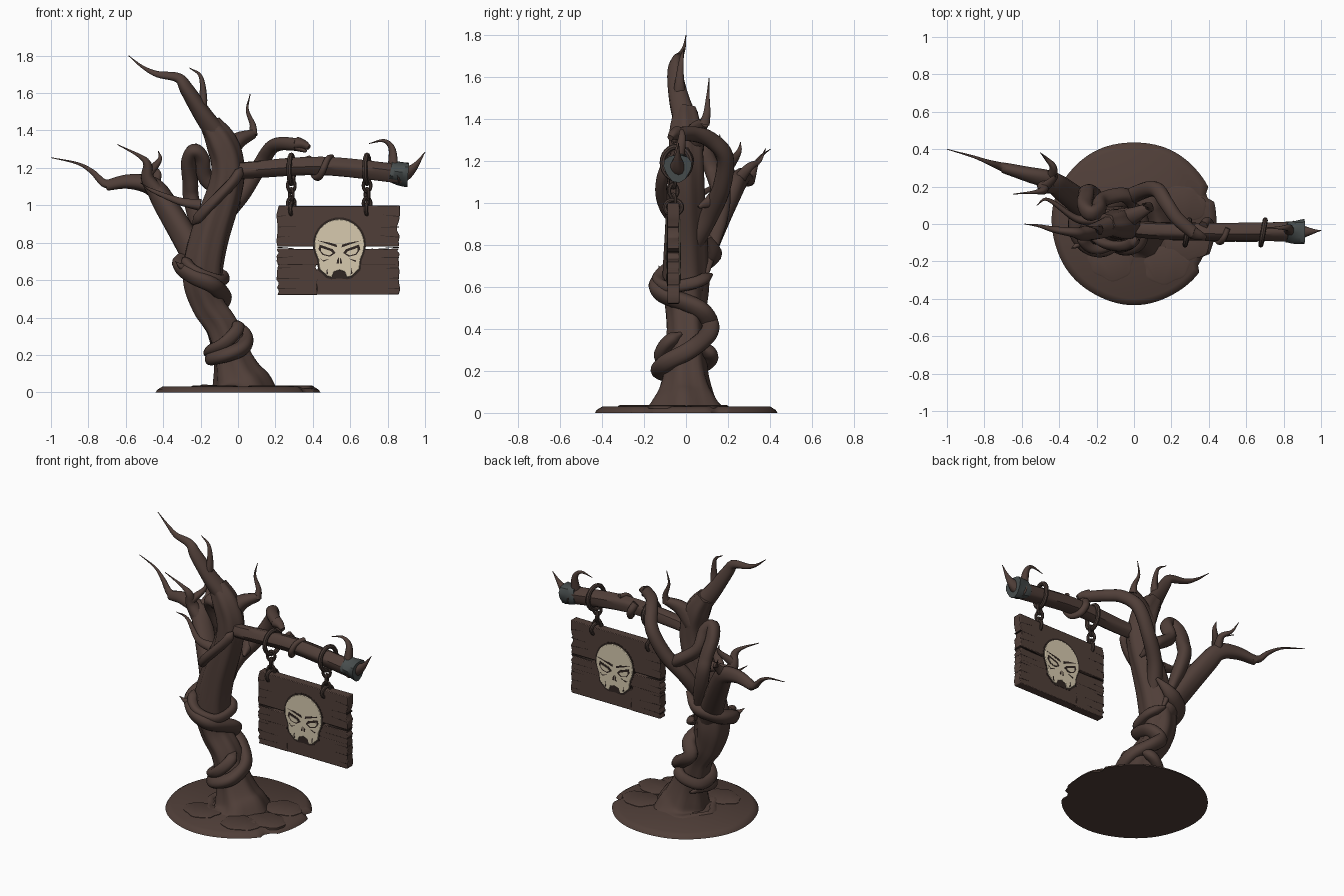
import bpy, bmesh, math, random
from mathutils import Vector, Matrix

if "Cube" in bpy.data.objects:
    bpy.data.objects.remove(bpy.data.objects["Cube"])

random.seed(4)
TAU = 2 * math.pi

def material(name, rgb):
    m = bpy.data.materials.new(name)
    m.diffuse_color = (*rgb, 1)
    m.use_nodes = True
    m.node_tree.nodes["Principled BSDF"].inputs["Base Color"].default_value = m.diffuse_color
    return m

BARK = material("dark brown bark", (0.08, 0.049, 0.04))
CHAIN = material("dark iron", (0.066, 0.044, 0.037))
LINE = material("blackish brown", (0.03, 0.019, 0.016))
BONE = material("pale bone", (0.68, 0.59, 0.43))
STEEL = material("blue grey metal", (0.064, 0.075, 0.075))

def finish(bm, name, mat):
    bmesh.ops.recalc_face_normals(bm, faces=bm.faces)
    me = bpy.data.meshes.new(name)
    bm.to_mesh(me)
    bm.free()
    me.materials.append(mat)
    ob = bpy.data.objects.new(name, me)
    bpy.context.collection.objects.link(ob)
    return ob

def skin(bm, rows, closed=False):
    """Faces between successive rings of vertices."""
    n = len(rows[0])
    for A, B in zip(rows, rows[1:] + rows[:1] if closed else rows[1:]):
        for k in range(n):
            bm.faces.new((A[k], A[(k + 1) % n], B[(k + 1) % n], B[k]))
    if not closed:
        bm.faces.new(rows[0])
        bm.faces.new(rows[-1])

def spline(pts, steps=6):
    """Catmull-Rom through points of any dimension."""
    p = [Vector(q) for q in pts]
    p = [2 * p[0] - p[1]] + p + [2 * p[-1] - p[-2]]
    out = []
    for i in range(1, len(p) - 2):
        a, b, c, d = p[i - 1:i + 3]
        for s in range(steps):
            t = s / steps
            out.append((2 * b + (c - a) * t + (2 * a - 5 * b + 4 * c - d) * t * t
                        + (3 * b - a - 3 * c + d) * t ** 3) / 2)
    return out + [p[-2]]

def sweep(name, path, mat=BARK, sides=14, ridge=0.07, lobes=3, twist=0.2):
    """Limb along (x, y, z, radius) points with gnarled, twisting ridges."""
    bm, rows, u = bmesh.new(), [], None
    c = [q.xyz for q in path]
    for i, q in enumerate(path):
        t = (c[min(i + 1, len(c) - 1)] - c[max(i - 1, 0)]).normalized()
        u = t.orthogonal() if u is None else u - t * u.dot(t)
        u.normalize()
        v = t.cross(u)
        row = []
        for k in range(sides):
            a = TAU * k / sides
            r = max(q[3], 0.002) * (1 + ridge * math.sin(lobes * a + twist * i))
            p = c[i] + r * (u * math.cos(a) + v * math.sin(a))
            row.append(bm.verts.new((p.x, p.y, max(p.z, .01))))
        rows.append(row)
    skin(bm, rows)
    return finish(bm, name, mat)

def limb(name, r0, r1, pts, soft=False, **kw):
    """Limb tapering from r0 to r1; soft closes both ends gently."""
    path, out = spline(pts), []
    for i, q in enumerate(path):
        t = i / (len(path) - 1)
        r = r1 + (r0 - r1) * (1 - t) ** (1.25 if r1 < .003 else 1)
        out.append(Vector((*q, r * min(1, .2 + 9 * t, .2 + 9 * (1 - t)) if soft else r)))
    return sweep(name, out, **kw)

def plate(name, outline, half_depth, mat, bevel=0.0):
    """Outline in x, z extruded to both faces of the sign."""
    bm = bmesh.new()
    f = bm.faces.new([bm.verts.new((x, -.06 - half_depth, z)) for x, z in outline])
    top = bmesh.ops.extrude_face_region(bm, geom=[f])["geom"]
    bmesh.ops.translate(bm, verts=[g for g in top if isinstance(g, bmesh.types.BMVert)], vec=(0, 2 * half_depth, 0))
    ob = finish(bm, name, mat)
    if bevel:
        mod = ob.modifiers.new("worn edges", 'BEVEL')
        mod.width, mod.segments = bevel, 2

def link(name, centre, rx, rz, minor, degrees):
    """Oval chain link in the x-z plane, turned about z."""
    rot = Matrix.Rotation(math.radians(degrees), 3, 'Z')
    bm, rows = bmesh.new(), []
    for i in range(24):
        a, row = TAU * i / 24, []
        for k in range(8):
            b = TAU * k / 8
            m = minor * math.cos(b)
            v = Vector(((rx + m) * math.cos(a), minor * math.sin(b), (rz + m) * math.sin(a)))
            row.append(bm.verts.new(rot @ v + Vector(centre)))
        rows.append(row)
    skin(bm, rows, closed=True)
    finish(bm, name, CHAIN)

def disc(name, cx, cy, rx, ry, profile, wobble, chipped=False):
    """Wobbly low mound, optionally with chips out of the right rim."""
    bm, rows, n = bmesh.new(), [], 96
    for s, z in profile:
        row = []
        for k in range(n):
            a = TAU * k / n
            r = s * (1 + wobble * (math.sin(3 * a + cx * 9) + .6 * math.sin(7 * a)))
            if chipped and (4 < k < 7 or 86 < k < 90):
                r -= .06
            row.append(bm.verts.new((cx + rx * r * math.cos(a), cy + ry * r * math.sin(a), z)))
        rows.append(row)
    skin(bm, rows)
    finish(bm, name, BARK)

# Round earth base with raised broken slabs
disc("ground_base", 0, .005, .44, .435, [(1, 0), (.98, .014), (.92, .03)], .006, True)
for i, (x, y) in enumerate([(.17, -.22), (.28, -.1), (-.12, -.2), (.26, .1)]):
    disc(f"ground_slab_{i}", x, y, .12, .1, [(1, .02), (1, .033), (.92, .037)], .06)

# Trunk: x, z, radius of its leaning centre line, with a flared foot
trunk = spline([(.01, .015, .215), (.01, .05, .16), (-.005, .1, .128), (-.035, .2, .1), (-.085, .35, .088), (-.16, .47, .09),
                (-.19, .62, .105), (-.155, .82, .1), (-.07, 1.08, .088), (-.055, 1.22, .084),
                (-.09, 1.34, .078), (-.15, 1.44, .054)], 7)
sweep("trunk", [Vector((x, 0, z, r)) for x, z, r in trunk], sides=28, lobes=6, twist=.1)
limb("crown_limb", .06, .002, [(-.11, 0, 1.38), (-.19, -.03, 1.49), (-.275, -.05, 1.62), (-.32, -.045, 1.68),
                               (-.43, -.03, 1.7), (-.51, -.01, 1.74), (-.585, 0, 1.8)])

# Bare branches and twigs
limb("left_branch", .085, .028, [(-.17, 0, .6), (-.23, .06, .74), (-.39, .19, 1.01), (-.46, .24, 1.1),
                                 (-.58, .27, 1.125), (-.7, .3, 1.105)], sides=18)
limb("left_branch_tip", .029, .002, [(-.67, .295, 1.11), (-.72, .31, 1.12), (-.78, .33, 1.18), (-.86, .36, 1.225), (-1, .4, 1.255)])
limb("left_fork", .05, .002, [(-.42, .21, 1.05), (-.48, .2, 1.14), (-.485, .18, 1.22), (-.53, .17, 1.265), (-.645, .16, 1.325)])
limb("left_fork_spike", .03, .002, [(-.49, .19, 1.16), (-.42, .25, 1.24), (-.425, .26, 1.29)])
limb("left_low_twig", .032, .002, [(-.2, .02, 1), (-.31, .03, 1.02), (-.46, .13, 1.08), (-.52, .1, 1.12)])
limb("back_twig", .032, .002, [(-.45, .24, 1.1), (-.43, .3, 1.17), (-.47, .35, 1.2), (-.5, .38, 1.26)])
limb("crown_twig", .034, .002, [(-.2, -.03, 1.5), (-.185, -.03, 1.58), (-.2, -.02, 1.69), (-.26, -.01, 1.735)])
limb("crown_spike_base", .066, .024, [(-.07, .02, 1.27), (0, .05, 1.345), (.085, .09, 1.385)])
limb("crown_spike", .026, .002, [(.08, .087, 1.375), (.08, .1, 1.43), (.05, .105, 1.51), (.065, .11, 1.595)])
limb("beam_twig", .03, .002, [(.83, -.04, 1.19), (.825, -.02, 1.3), (.78, -.02, 1.345), (.7, -.02, 1.33)])
limb("trunk_thorn", .04, .002, [(-.24, -.06, .64), (-.3, -.11, .67), (-.335, -.13, .7)])

# Horizontal beam, ragged metal collar and pointed tip
limb("sign_beam", .04, .052, [(-.08, 0, 1.18), (.06, -.03, 1.19), (.45, -.04, 1.21), (.88, -.04, 1.165)], sides=18, lobes=5)
limb("beam_tip", .06, .002, [(.85, -.04, 1.165), (.9, -.04, 1.175), (.95, -.04, 1.215), (1, -.035, 1.285)])
limb("beam_collar", .056, .066, [(.815, -.04, 1.18), (.86, -.04, 1.172), (.91, -.04, 1.168)], mat=STEEL, ridge=.1)

# Vines hugging the trunk: (angle, height) pairs around its centre line
def wrap(name, r0, r1, turns):
    pts = []
    for deg, z in turns:
        x, _, r = min(trunk, key=lambda q: abs(q[1] - z))
        a = math.radians(deg)
        pts.append((x + (r + .018) * math.cos(a), (r + .028) * math.sin(a), z))
    limb(name, r0, r1, pts, soft=True, sides=16)

wrap("lower_vine", .04, .045, [(130, .17), (200, .18), (255, .2), (310, .24), (370, .3), (425, .37), (435, .43),
                               (390, .5), (300, .57), (250, .62), (200, .67), (150, .71), (90, .76), (60, .84)])
wrap("lower_vine_strand", .034, .034, [(350, .38), (310, .33), (260, .265), (210, .225), (150, .22), (90, .27), (40, .32)])
wrap("middle_vine", .03, .028, [(200, .72), (235, .67), (270, .63), (320, .6), (380, .62), (430, .66)])
wrap("front_strand", .028, .028, [(200, .9), (235, .98), (265, 1.06), (290, 1.13), (315, 1.2)])

# Free loops: vine on the left, serpent rising over the beam
limb("looping_vine", .043, .038, [(-.14, .1, .66), (-.24, .17, 1), (-.255, .15, 1.12), (-.265, .1, 1.23), (-.235, .06, 1.29),
                                  (-.19, .08, 1.25), (-.17, .13, 1.14), (-.04, .15, 1.04), (0, .06, .98)], soft=True, sides=16)
limb("serpent_body", .048, .034, [(-.13, .03, .8), (-.07, .11, .94), (.03, .17, 1.07), (.12, .185, 1.22), (.175, .11, 1.305),
                                  (.23, .03, 1.33), (.32, -.05, 1.325)], sides=16, ridge=.03)
limb("serpent_upper_jaw", .036, .014, [(.315, -.045, 1.33), (.35, -.06, 1.325), (.38, -.075, 1.31)])
limb("serpent_lower_jaw", .026, .007, [(.31, -.045, 1.315), (.365, -.065, 1.288)])
limb("beam_coil", .024, .014, [(.37 + .022 * i, -.04 + .056 * math.sin(i + .6), 1.205 + .056 * math.cos(i + .6))
                               for i in range(7)], ridge=0)

# Hoops and chain links carrying the sign
for side, x in (("left", .285), ("right", .69)):
    link(f"{side}_beam_hoop", (x, -.045, 1.192), .068, .076, .014, 80)
    for i in range(3):
        link(f"{side}_link_{i}", (x, -.06, 1.105 - .048 * i), .022, .032, .0095, 25 + 90 * i)
    link(f"{side}_sign_ring", (x + .005, -.06, .98), .042, .035, .011, 75)

# Weathered planks with splintered ends
def plank(name, x0, x1, z0, z1):
    zs = [z0 + (z1 - z0) * i / 8 for i in range(9)]
    chip = lambda: random.choice((0, .004, .006, .014))
    right = [(x1 - chip(), z) for z in zs]
    left = [(x0 + chip(), z) for z in reversed(zs)]
    top = [(x1 - (x1 - x0) * i / 6, z1 - random.uniform(0, .004)) for i in range(1, 6)]
    plate(name, right + top + left, .028, BARK, .004)

plank("top_plank", .205, .865, .78, 1)
plank("middle_plank", .205, .865, .682, .769)
plank("bottom_left_plank", .205, .428, .52, .688)
plank("bottom_right_plank", .416, .865, .522, .688)
for i in range(16):
    x, s = ((.21, 1), (.86, -1))[i % 2]
    z = .555 + .055 * (i // 2)
    d = s * random.uniform(.06, .16)
    plate(f"wood_crack_{i}", [(x, z - .003), (x + d, z + random.uniform(-.01, .01)), (x, z + .003)], .0285, LINE)

# Skull emblem set through the board, visible on both faces
CX = .542
half = [(.133 * math.cos(a), .79 + .135 * math.sin(a)) for a in (math.radians(90 - 11 * i) for i in range(11))]
half += [(.112, .712), (.106, .66), (.065, .622), (.04, .615), (.03, .645), (0, .655)]

def mirrored(pts, grow):
    pts = [(x * grow, .77 + (z - .77) * grow) for x, z in pts]
    return [(CX + x, z) for x, z in pts] + [(CX - x, z) for x, z in pts[-2:0:-1]]

plate("skull_recess", mirrored(half[:-2] + [(0, .62)], 1.07), .0295, LINE)
plate("skull", mirrored(half, 1), .034, BONE, .003)
for side, s in (("right", 1), ("left", -1)):
    def mark(name, pts, depth=.0355, mat=LINE):
        plate(f"{side}_{name}", [(CX + s * x, z) for x, z in pts], depth, mat)
    mark("eye_socket", [(.02, .745), (.035, .765), (.105, .79), (.112, .765), (.09, .735), (.05, .725)])
    mark("eye_bone", [(.035, .743), (.045, .755), (.098, .773), (.098, .755), (.085, .74), (.055, .732)], .0365, BONE)
    mark("brow_line", [(.012, .775), (.118, .812), (.05, .8), (.015, .79)])
    mark("cheek_line", [(.05, .715), (.09, .705), (.105, .72), (.085, .698)])
    mark("nostril", [(.003, .69), (.015, .688), (.011, .71), (.003, .722)])
    mark("jaw_line", [(.06, .63), (.066, .665), (.07, .635)])

# Smooth shading that keeps hard edges
bpy.ops.object.select_all(action='SELECT')
bpy.context.view_layer.objects.active = bpy.data.objects["trunk"]
bpy.ops.object.shade_smooth_by_angle(angle=math.radians(40))
